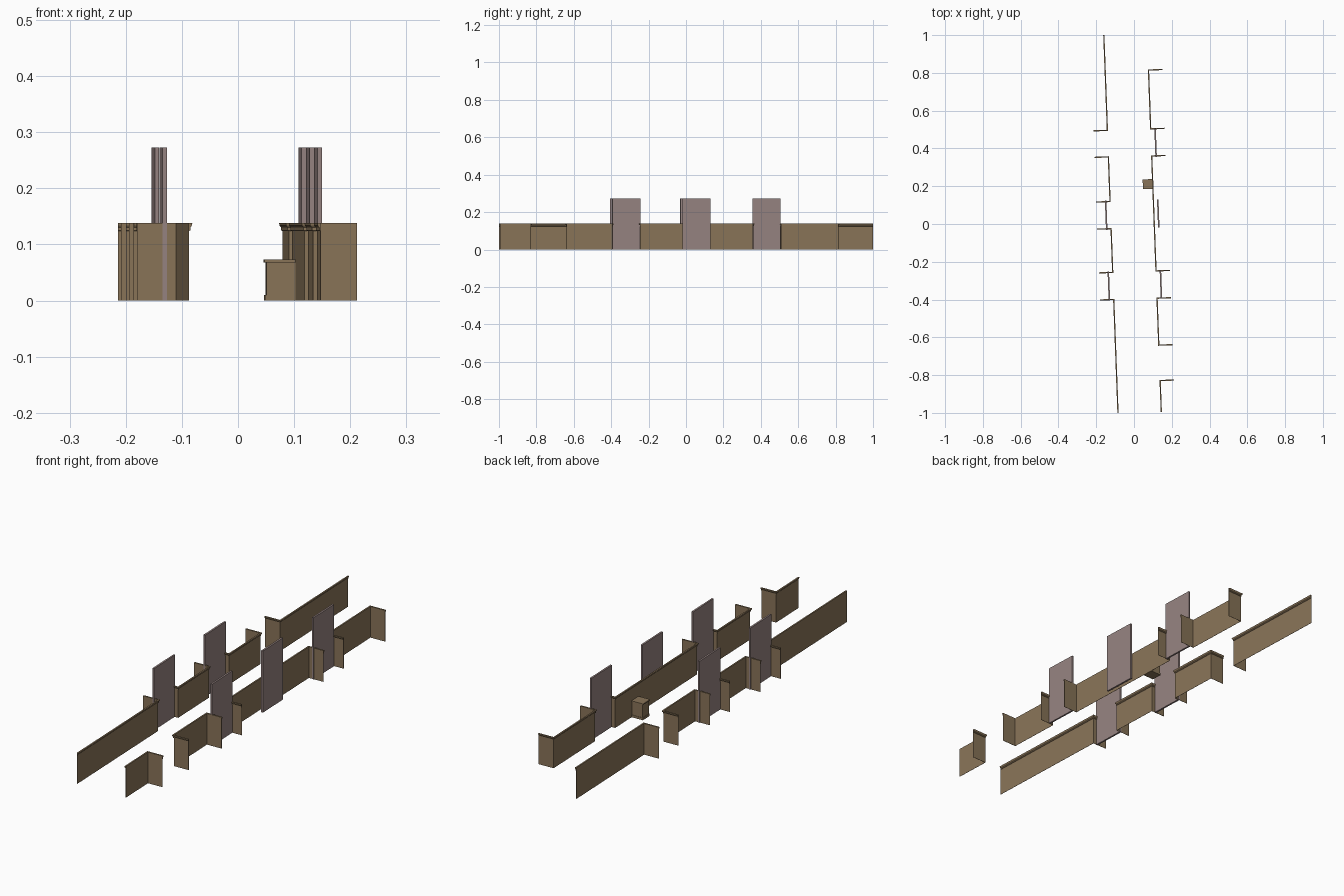
import bpy, bmesh
from mathutils import Vector

if "Cube" in bpy.data.objects:
    bpy.data.objects.remove(bpy.data.objects["Cube"])

SLOPE = 0.0375          # the street runs slightly askew
ALONG = Vector((-SLOPE, 1, 0)).normalized()
ACROSS = Vector((1, SLOPE, 0)).normalized()


def material(name, rgb):
    m = bpy.data.materials.new(name)
    m.diffuse_color = (*rgb, 1)
    m.use_nodes = True
    m.node_tree.nodes["Principled BSDF"].inputs["Base Color"].default_value = m.diffuse_color
    return m


BROWN = material("brown_stone", (0.25, 0.175, 0.098))
MAUVE = material("mauve_grey", (0.305, 0.228, 0.22))


def street_point(side, y):
    """Point on the wall line of the left (-1) or right (1) side."""
    return Vector(((-0.1255 if side < 0 else 0.1105) - SLOPE * y, y, 0))


def finish(name, bm, mat):
    bmesh.ops.remove_doubles(bm, verts=bm.verts, dist=1e-6)
    bmesh.ops.recalc_face_normals(bm, faces=bm.faces)
    me = bpy.data.meshes.new(name)
    bm.to_mesh(me)
    bm.free()
    me.materials.append(mat)
    ob = bpy.data.objects.new(name, me)
    bpy.context.collection.objects.link(ob)


# thin wall with a stepped cornice: (outward offset, height)
PROFILE = [(0, 0), (0.001, 0), (0.001, 0.124), (0.003, 0.125), (0.003, 0.130),
           (0.006, 0.134), (0.0065, 0.138), (0, 0.138)]


def sweep(name, path):
    """Sweep the wall profile along a path, outward being left of travel."""
    bm = bmesh.new()
    dirs = [(b - a).normalized() for a, b in zip(path, path[1:])]
    lefts = [Vector((-d.y, d.x, 0)) for d in dirs]
    rings = []
    for i, p in enumerate(path):
        a, b = lefts[max(i - 1, 0)], lefts[min(i, len(lefts) - 1)]
        out = (a + b) / (1 + a.dot(b))      # mitred corner
        rings.append([bm.verts.new(p + out * o + Vector((0, 0, z)))
                      for o, z in PROFILE])
    n = len(PROFILE)
    for r, s in zip(rings, rings[1:]):
        for j in range(n):
            k = (j + 1) % n
            bm.faces.new((r[j], r[k], s[k], s[j]))
    bm.faces.new(rings[0])
    bm.faces.new(rings[-1])
    finish(name, bm, BROWN)


def facade(name, side, y0, y1, return0, return1):
    """Street wall from y0 to y1 with optional side returns."""
    back = ACROSS * side * 0.07
    a, b = street_point(side, y0), street_point(side, y1)
    path = [a, b]
    if return0:
        path.insert(0, a + back)
    if return1:
        path.append(b + back)
    sweep(name, path)


def add_box(bm, centre, across, along, z0, z1):
    u, v = ACROSS * across / 2, ALONG * along / 2
    lo, hi = [[bm.verts.new(centre + u * i + v * j + Vector((0, 0, z)))
               for i, j in ((-1, -1), (1, -1), (1, 1), (-1, 1))] for z in (z0, z1)]
    bm.faces.new(lo)
    bm.faces.new(hi)
    for i in range(4):
        k = (i + 1) % 4
        bm.faces.new((lo[i], lo[k], hi[k], hi[i]))


# left side walls, travelling towards the front
facade("left_wall_back", -1, 1.0, 0.499, False, True)
facade("left_wall_middle_back", -1, 0.352, 0.122, True, True)
facade("left_wall_middle_front", -1, -0.028, -0.253, True, True)
facade("left_wall_front", -1, -0.403, -1.0, True, False)

# right side walls, travelling towards the back
facade("right_wall_front", 1, -0.995, -0.832, False, True)
facade("right_wall_middle_front", 1, -0.638, -0.396, True, True)
facade("right_wall_long", 1, -0.245, 0.357, True, True)
facade("right_wall_back", 1, 0.507, 0.812, True, True)

# tall recessed panels between the walls
PANELS = [(-1, -0.03, 0.125), (-1, -0.405, -0.25),
          (1, 0.355, 0.505), (1, -0.02, 0.13), (1, -0.395, -0.245)]
for i, (side, y0, y1) in enumerate(PANELS):
    bm = bmesh.new()
    c = street_point(side, (y0 + y1) / 2) + ACROSS * side * 0.02
    add_box(bm, c, 0.008, y1 - y0, 0, 0.273)
    finish(f"tall_panel_{i + 1}", bm, MAUVE)

# small porch block with plinth and cap
for name, grow, z0, z1 in (("porch_plinth", 0.002, 0, 0.01),
                           ("porch_body", 0, 0.01, 0.068),
                           ("porch_cap", 0.003, 0.068, 0.073)):
    bm = bmesh.new()
    depth = 0.053 + grow
    c = street_point(1, 0.212) - ACROSS * depth / 2
    add_box(bm, c, depth, 0.046 + 2 * grow, z0, z1)
    finish(name, bm, BROWN)
